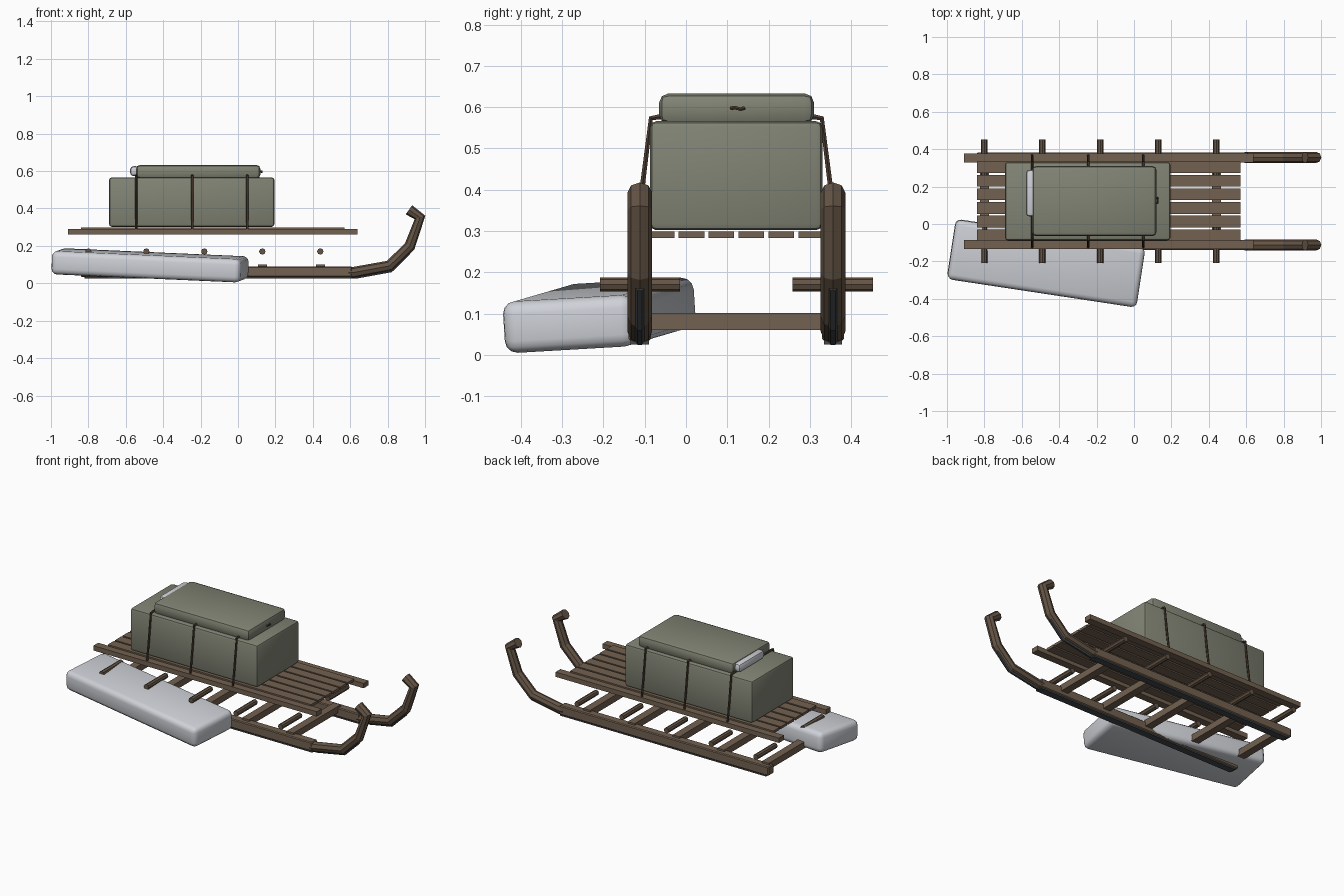
import bpy
from math import radians
from mathutils import Vector

cube = bpy.data.objects.get("Cube")
if cube:
    bpy.data.objects.remove(cube, do_unlink=True)


def material(name, rgb):
    m = bpy.data.materials.new(name)
    m.use_nodes = True
    m.diffuse_color = (*rgb, 1)
    bsdf = next(n for n in m.node_tree.nodes if n.type == "BSDF_PRINCIPLED")
    bsdf.inputs["Base Color"].default_value = (*rgb, 1)
    bsdf.inputs["Roughness"].default_value = 0.8
    return m


WOOD = material("wood", (0.17, 0.12, 0.08))
DARK_WOOD = material("dark wood", (0.13, 0.09, 0.06))
CANVAS = material("olive canvas", (0.22, 0.23, 0.175))
PALE = material("pale cloth", (0.62, 0.64, 0.68))
ROPE = material("rope", (0.08, 0.05, 0.033))
METAL = material("dark metal", (0.055, 0.06, 0.065))


def box(name, mat, x, y, z, bevel=0.0, segments=2):
    """Box from its (min, max) range on each axis."""
    lo, hi = Vector((x[0], y[0], z[0])), Vector((x[1], y[1], z[1]))
    bpy.ops.mesh.primitive_cube_add(size=1, location=(lo + hi) / 2)
    ob = bpy.context.object
    ob.name = name
    ob.scale = hi - lo
    bpy.ops.object.transform_apply(location=False, rotation=False, scale=True)
    ob.data.materials.append(mat)
    if bevel:
        mod = ob.modifiers.new("Bevel", "BEVEL")
        mod.width = bevel
        mod.segments = segments
        bpy.ops.object.modifier_apply(modifier=mod.name)
        bpy.ops.object.shade_smooth_by_angle(angle=radians(35))
    return ob


def tube(name, mat, points, radius, resolution=2):
    """Low-poly round bar along a path."""
    cu = bpy.data.curves.new(name, "CURVE")
    cu.dimensions = "3D"
    cu.bevel_depth = radius
    cu.bevel_resolution = resolution
    cu.use_fill_caps = True
    sp = cu.splines.new("POLY")
    sp.points.add(len(points) - 1)
    for p, co in zip(sp.points, points):
        p.co = (*co, 1)
    cu.materials.append(mat)
    ob = bpy.data.objects.new(name, cu)
    bpy.context.collection.objects.link(ob)
    bpy.ops.object.select_all(action="DESELECT")
    ob.select_set(True)
    bpy.context.view_layer.objects.active = ob
    bpy.ops.object.convert(target="MESH")
    bpy.ops.object.shade_flat()
    return bpy.context.object


MID = 0.122          # sled centre line in y
HALF = 0.234         # runner offset from the centre line
STATIONS = [-0.80 + 0.31 * i for i in range(5)]
CURL = [(0.59, 0.057), (0.62, 0.058), (0.81, 0.093), (0.918, 0.198),
        (0.973, 0.352), (0.914, 0.393)]
CURL_STRIP = [(0.58, 0.034), (0.63, 0.034), (0.818, 0.068), (0.915, 0.163)]

for side, sign in (("right", -1), ("left", 1)):
    y = MID + sign * HALF
    # Runner with curled front and metal shoe
    box(f"{side}_runner", WOOD, (-0.84, 0.61), (y - 0.027, y + 0.027), (0.034, 0.09), 0.005, 1)
    tube(f"{side}_runner_curl", DARK_WOOD, [(x, y, z) for x, z in CURL], 0.03)
    box(f"{side}_runner_shoe", METAL, (-0.82, 0.61), (y - 0.022, y + 0.022), (0.025, 0.036))
    tube(f"{side}_curl_shoe", METAL, [(x, y, z) for x, z in CURL_STRIP], 0.011, 1)
    # Deck side rail
    ry = MID + sign * 0.232
    box(f"{side}_deck_rail", WOOD, (-0.91, 0.64), (ry - 0.024, ry + 0.024), (0.26, 0.29))
    # Short round pegs
    for i, x in enumerate(STATIONS):
        py = MID + sign * 0.2335
        tube(f"{side}_peg_{i + 1}", DARK_WOOD,
             [(x, py - 0.097, 0.17), (x, py + 0.097, 0.17)], 0.017)

# Crossbars between the runners
for i, x in enumerate(STATIONS):
    box(f"crossbar_{i + 1}", WOOD, (x - 0.024, x + 0.024),
        (MID - HALF, MID + HALF), (0.06, 0.101))

# Deck slats
for i in range(6):
    y = MID + (i - 2.5) * 0.0725
    box(f"deck_slat_{i + 1}", WOOD, (-0.84, 0.57), (y - 0.031, y + 0.031), (0.283, 0.299))

# Cargo: big bundle, upper pack and a small roll at its back
box("cargo_bundle", CANVAS, (-0.69, 0.195), (-0.087, 0.33), (0.302, 0.566), 0.015)
box("upper_pack", CANVAS, (-0.545, 0.12), (-0.065, 0.31), (0.56, 0.633), 0.022)
box("small_roll", PALE, (-0.577, -0.527), (0.04, 0.29), (0.573, 0.626), 0.018)

# Ropes over the bundle, tied down to the rails
for i, x in enumerate((-0.545, -0.245, 0.05)):
    path = [(0.245, 0.28), (0.23, 0.39), (0.207, 0.573), (0.19, 0.576)]
    points = [(x, MID - d, z) for d, z in path]
    points += [(x, MID + d, z) for d, z in reversed(path)]
    tube(f"cargo_rope_{i + 1}", ROPE, points, 0.007, 1)

# Small knot on the front of the upper pack
tube("rope_knot", ROPE, [(0.124, 0.108, 0.597), (0.127, 0.118, 0.599),
                         (0.127, 0.132, 0.595), (0.124, 0.142, 0.598)], 0.005, 1)

# Pale bedroll slab lying against the right runner
slab = box("pale_slab", PALE, (-0.512, 0.512), (-0.161, 0.161), (-0.0625, 0.0625), 0.03, 3)
slab.location = (-0.47, -0.21, 0.096)
slab.rotation_euler = (radians(3.3), radians(2.5), radians(-8.6))
